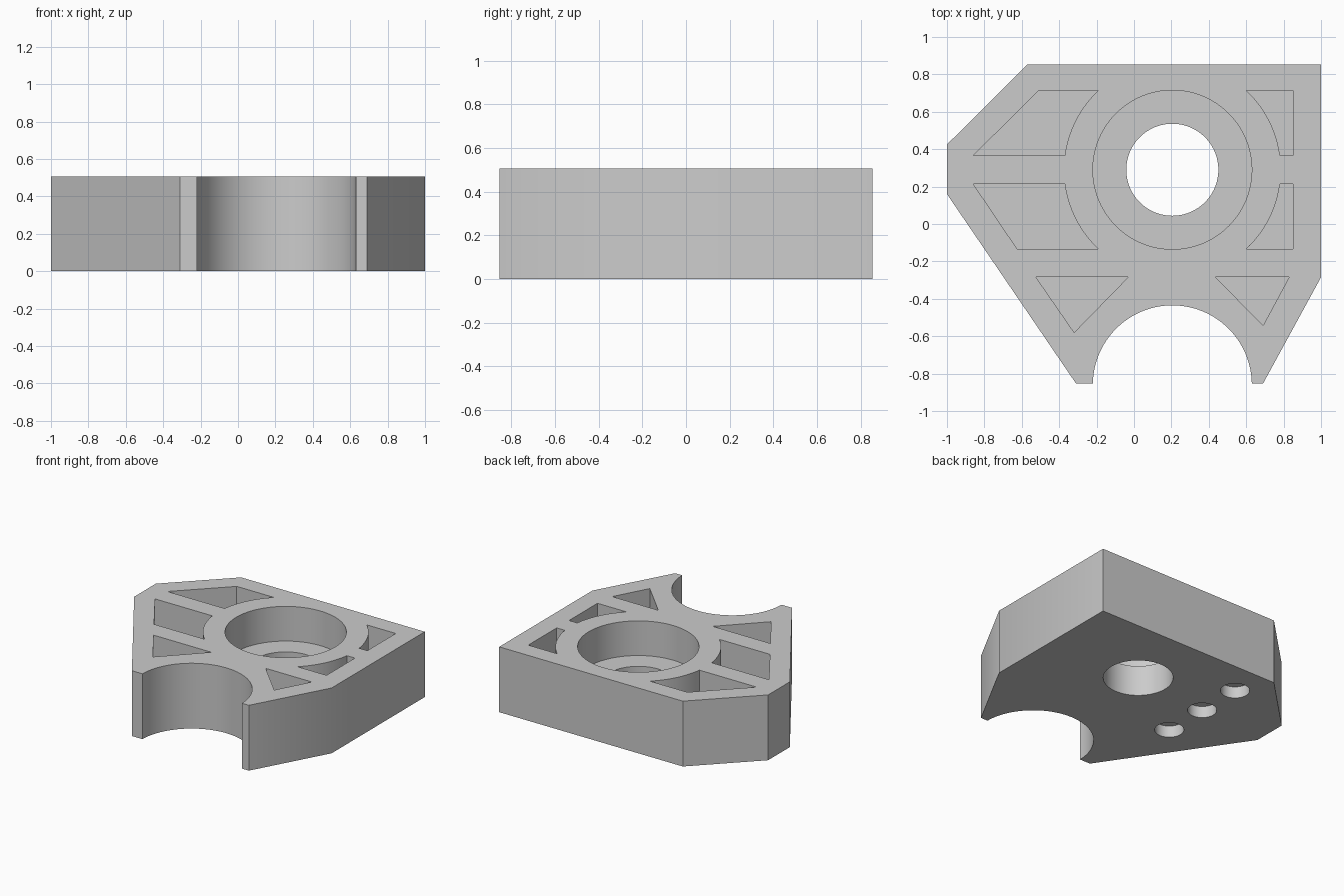
import bpy
import bmesh
from math import sin, cos, asin, pi

if "Cube" in bpy.data.objects:
    bpy.data.objects.remove(bpy.data.objects["Cube"], do_unlink=True)

HEIGHT = 0.505
BORE_FLOOR = 0.237
POCKET_FLOOR = 0.15
CX, CY = 0.205, 0.29        # bore centre
BORE_R, HUB_R = 0.425, 0.58
OVER = 0.1                  # cutter overshoot

gray = bpy.data.materials.new("light gray")
gray.use_nodes = True
color = (0.6, 0.6, 0.6, 1)
gray.diffuse_color = color
gray.node_tree.nodes["Principled BSDF"].inputs["Base Color"].default_value = color


def arc(x, y, r, start, end, steps):
    angles = [start + (end - start) * i / steps for i in range(steps + 1)]
    return [(x + r * cos(a), y + r * sin(a)) for a in angles]


def circle(x, y, r, steps=96):
    return arc(x, y, r, 0, 2 * pi, steps)[:-1]


def hub_arc(side, y0, y1):
    """Arc of the hub wall from height y0 to y1; side is -1 or 1."""
    a0, a1 = (asin((y - CY) / HUB_R) for y in (y0, y1))
    return [(CX + side * (x - CX), y) for x, y in arc(CX, CY, HUB_R, a0, a1, 16)]


def prism(name, outline, z0, z1):
    bm = bmesh.new()
    face = bm.faces.new([bm.verts.new((x, y, z0)) for x, y in outline])
    result = bmesh.ops.extrude_face_region(bm, geom=[face])
    top = [v for v in result["geom"] if isinstance(v, bmesh.types.BMVert)]
    bmesh.ops.translate(bm, verts=top, vec=(0, 0, z1 - z0))
    bmesh.ops.recalc_face_normals(bm, faces=bm.faces)
    mesh = bpy.data.meshes.new(name)
    bm.to_mesh(mesh)
    bm.free()
    mesh.materials.append(gray)
    obj = bpy.data.objects.new(name, mesh)
    bpy.context.collection.objects.link(obj)
    return obj


def cut(body, outline, z0, z1):
    cutter = prism("cutter", outline, z0, z1)
    cutter.hide_render = True
    mod = body.modifiers.new("cut", "BOOLEAN")
    mod.operation = "DIFFERENCE"
    mod.solver = "EXACT"
    mod.object = cutter
    bpy.ops.object.modifier_apply(modifier=mod.name)
    bpy.data.objects.remove(cutter, do_unlink=True)


# Plate with a round notch between two front legs
bottom = -0.853
notch = arc(CX, bottom - 0.007, BORE_R, pi - 0.0165, 0.0165, 64)
outline = [(1, -0.285), (1, 0.853), (-0.57, 0.853), (-1, 0.425), (-1, 0.16),
           (-0.31, bottom)] + notch + [(0.69, bottom)]
body = prism("bearing_block", outline, 0, HEIGHT)
bpy.context.view_layer.objects.active = body
body.select_set(True)

# Stepped centre bore
cut(body, circle(CX, CY, BORE_R), BORE_FLOOR, HEIGHT + OVER)
cut(body, circle(CX, CY, 0.246), -OVER, HEIGHT + OVER)

# Lightening pockets around the hub and in the legs
pockets = [
    [(-0.86, 0.365), (-0.51, 0.713)] + hub_arc(-1, 0.713, 0.365),
    [(-0.625, -0.133), (-0.86, 0.215)] + hub_arc(-1, 0.215, -0.133),
    [(0.85, 0.365), (0.85, 0.713)] + hub_arc(1, 0.713, 0.365),
    [(0.85, -0.133), (0.85, 0.215)] + hub_arc(1, 0.215, -0.133),
    [(-0.525, -0.283), (-0.03, -0.283), (-0.32, -0.58)],
    [(0.435, -0.283), (0.83, -0.283), (0.69, -0.543)],
]
for pocket in pockets:
    cut(body, pocket, POCKET_FLOOR, HEIGHT + OVER)

# Row of shallow round sockets underneath
for i in (-1, 0, 1):
    cut(body, circle(-0.433, 0.23 + 0.36 * i, 0.103, 48), -OVER, 0.09)

bpy.ops.object.shade_smooth_by_angle(angle=pi / 6)
